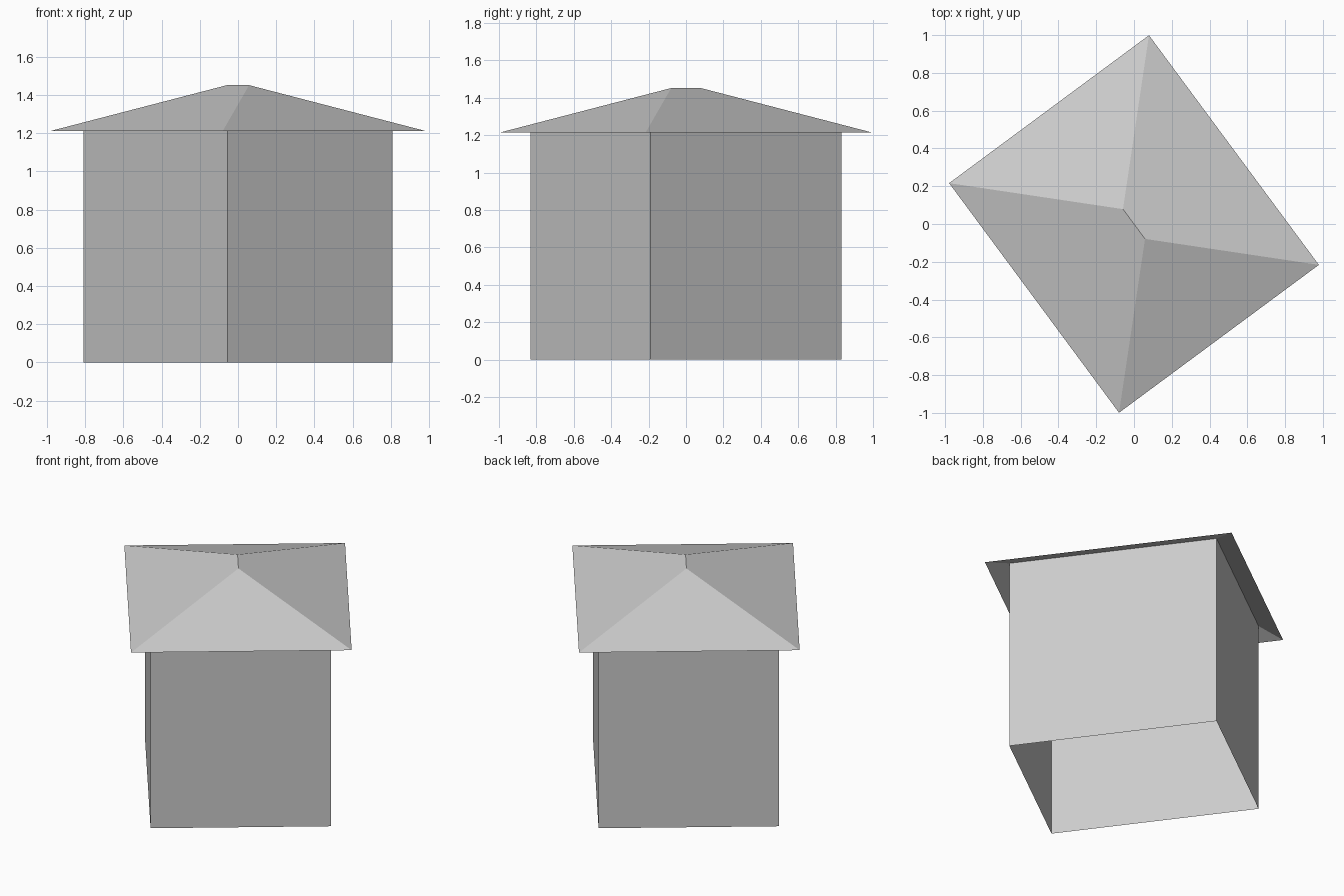
import bpy
import bmesh
from math import radians
from mathutils import Matrix

if "Cube" in bpy.data.objects:
    bpy.data.objects.remove(bpy.data.objects["Cube"], do_unlink=True)

TURN = Matrix.Rotation(radians(36.5), 4, 'Z')
ROOF_W, ROOF_L = 1.316, 1.512
WALL_W, WALL_L = 1.076, 1.27
EAVE, RIDGE = 1.213, 1.452
# walls rise past the eaves until they meet the roof slope
WALL_TOP = EAVE + (RIDGE - EAVE) * (ROOF_W - WALL_W) / ROOF_W

grey = bpy.data.materials.new("plain grey")
grey.use_nodes = True
colour = (0.6, 0.6, 0.6, 1)
grey.diffuse_color = colour
grey.node_tree.nodes["Principled BSDF"].inputs["Base Color"].default_value = colour


def rectangle(bm, width, length, z):
    corners = [(-1, -1), (1, -1), (1, 1), (-1, 1)]
    return [bm.verts.new((x * width / 2, y * length / 2, z)) for x, y in corners]


def finish(bm, name):
    bm.transform(TURN)
    mesh = bpy.data.meshes.new(name)
    bm.to_mesh(mesh)
    bm.free()
    mesh.materials.append(grey)
    bpy.context.collection.objects.link(bpy.data.objects.new(name, mesh))


# Walls: four sides, open at the top and bottom
bm = bmesh.new()
low = rectangle(bm, WALL_W, WALL_L, 0)
high = rectangle(bm, WALL_W, WALL_L, WALL_TOP)
for i in range(4):
    j = (i + 1) % 4
    bm.faces.new((low[i], low[j], high[j], high[i]))
finish(bm, "walls")

# Hipped roof: two end triangles and two long slopes, open underneath
bm = bmesh.new()
front_right, front_left, back_left, back_right = rectangle(bm, ROOF_W, ROOF_L, EAVE)
half_ridge = (ROOF_L - ROOF_W) / 2
front_peak, back_peak = [bm.verts.new((0, s * half_ridge, RIDGE)) for s in (-1, 1)]
bm.faces.new((front_right, front_left, front_peak))
bm.faces.new((front_left, back_left, back_peak, front_peak))
bm.faces.new((back_left, back_right, back_peak))
bm.faces.new((back_right, front_right, front_peak, back_peak))
finish(bm, "hipped_roof")
